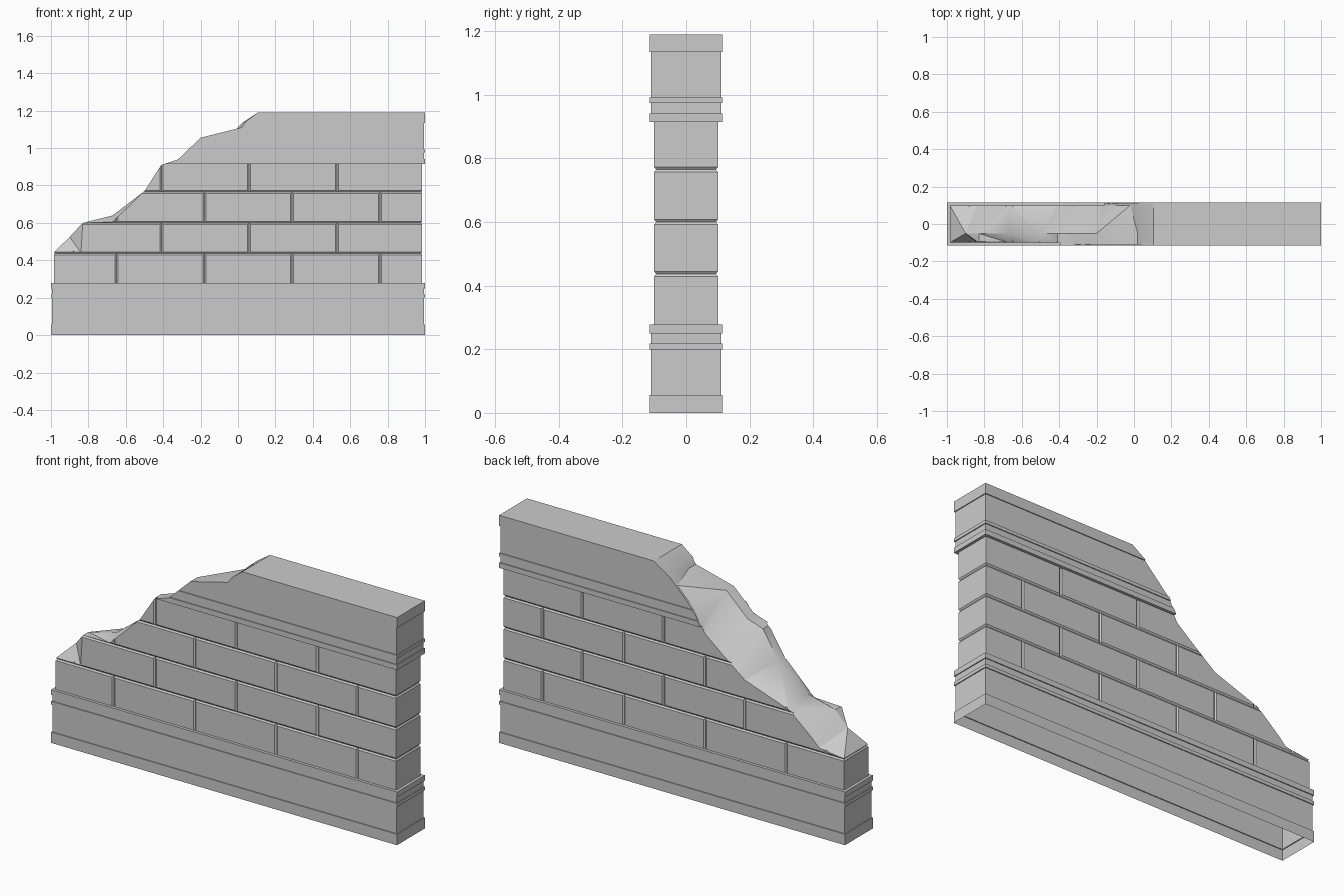
import bpy
import bmesh
import math

if "Cube" in bpy.data.objects:
    bpy.data.objects.remove(bpy.data.objects["Cube"], do_unlink=True)

stone = bpy.data.materials.new("grey_stone")
stone.use_nodes = True
grey = (0.6, 0.6, 0.6, 1)
stone.diffuse_color = grey
stone.node_tree.nodes["Principled BSDF"].inputs["Base Color"].default_value = grey


def add_object(name, bm):
    bmesh.ops.recalc_face_normals(bm, faces=bm.faces)
    mesh = bpy.data.meshes.new(name)
    bm.to_mesh(mesh)
    bm.free()
    mesh.materials.append(stone)
    obj = bpy.data.objects.new(name, mesh)
    bpy.context.collection.objects.link(obj)
    return obj


def loft(bm, rings):
    """Join equal-length closed rings into a capped solid."""
    loops = [[bm.verts.new(p) for p in ring] for ring in rings]
    for a, b in zip(loops, loops[1:]):
        for i in range(len(a)):
            j = (i + 1) % len(a)
            bm.faces.new((a[i], a[j], b[j], b[i]))
    bm.faces.new(loops[0])
    bm.faces.new(loops[-1])


# Wall body: stacked rectangular rings, each level as (height, inset)
RIM, BAND, BRICK, GROOVE = 0, 0.005, 0.015, 0.021
COURSES = (0.437, 0.6, 0.765)
levels = []


def section(bottom, top, inset):
    levels.extend([(bottom, inset), (top, inset)])


section(0, 0.057, RIM)
section(0.057, 0.2, BAND)
section(0.2, 0.218, RIM)
section(0.218, 0.25, BAND)
section(0.25, 0.278, RIM)
levels.append((0.278, BRICK))
for z in COURSES:
    levels.extend([(z - 0.008, BRICK), (z, GROOVE), (z + 0.008, BRICK)])
levels.append((0.915, BRICK))
section(0.915, 0.942, RIM)
section(0.942, 0.975, BAND)
section(0.975, 0.992, RIM)
section(0.992, 1.135, BAND)
section(1.135, 1.19, RIM)

bm = bmesh.new()
loft(bm, [[(sx * (1 - d), sy * (0.115 - d), z)
           for sx, sy in ((-1, -1), (1, -1), (1, 1), (-1, 1))]
          for z, d in levels])
wall = add_object("ruined_brick_wall", bm)

# Vertical brick joints: diamond prisms along both faces, staggered per course
bm = bmesh.new()
edges = (0.279,) + COURSES + (0.914,)
for row, (low, high) in enumerate(zip(edges, edges[1:])):
    first = 0.76 if row % 2 == 0 else 0.53
    for k in range(4):
        x = first - 0.47 * k
        for y in (-0.1, 0.1):
            loft(bm, [[(x - 0.008, y, z), (x, y - 0.006, z),
                       (x + 0.008, y, z), (x, y + 0.006, z)] for z in (low, high)])
joints = add_object("joint_cutter", bm)

# Broken slope: outlines across the thickness, as (x, z)
upper = [(-0.5, 0.77), (-0.41, 0.91), (-0.32, 0.94), (-0.2, 1.055), (0.02, 1.11), (0.04, 1.14)]
start = [(-1.1, 0.441), (-0.985, 0.441)]
end = [(0.105, 1.19), (0.235, 1.29), (-1.1, 1.29)]
front = start + [(-0.84, 0.441), (-0.83, 0.6), (-0.67, 0.605)] + upper + end
ridge = start + [(-0.9, 0.525), (-0.83, 0.6), (-0.67, 0.64)] + upper + end
back = start + [(-0.84, 0.46), (-0.8, 0.5), (-0.67, 0.61), (-0.41, 0.7), (-0.28, 0.8),
                (-0.18, 0.88), (-0.12, 0.99), (-0.02, 1.09), (0.03, 1.14)] + end
bm = bmesh.new()
loft(bm, [[(x, y, z) for x, z in outline] for y, outline in
          ((-0.14, front), (-0.1, front), (-0.05, ridge), (0.1, back), (0.14, back))])
bmesh.ops.triangulate(bm, faces=bm.faces)
slope = add_object("slope_cutter", bm)

# Carve the wall, then discard the cutters
for cutter in (joints, slope):
    cutter.hide_render = True
    mod = wall.modifiers.new(cutter.name, "BOOLEAN")
    mod.operation = "DIFFERENCE"
    mod.solver = "EXACT"
    mod.object = cutter
bpy.context.view_layer.update()
graph = bpy.context.evaluated_depsgraph_get()
carved = bpy.data.meshes.new_from_object(wall.evaluated_get(graph))
wall.modifiers.clear()
wall.data = carved
for cutter in (joints, slope):
    bpy.data.objects.remove(cutter, do_unlink=True)

# Open underside
bm = bmesh.new()
bm.from_mesh(carved)
base = [f for f in bm.faces if f.calc_center_median().z < 0.001]
bmesh.ops.delete(bm, geom=base, context="FACES")
bm.to_mesh(carved)
bm.free()

bpy.ops.object.select_all(action="DESELECT")
wall.select_set(True)
bpy.context.view_layer.objects.active = wall
bpy.ops.object.shade_smooth_by_angle(angle=math.radians(30))
